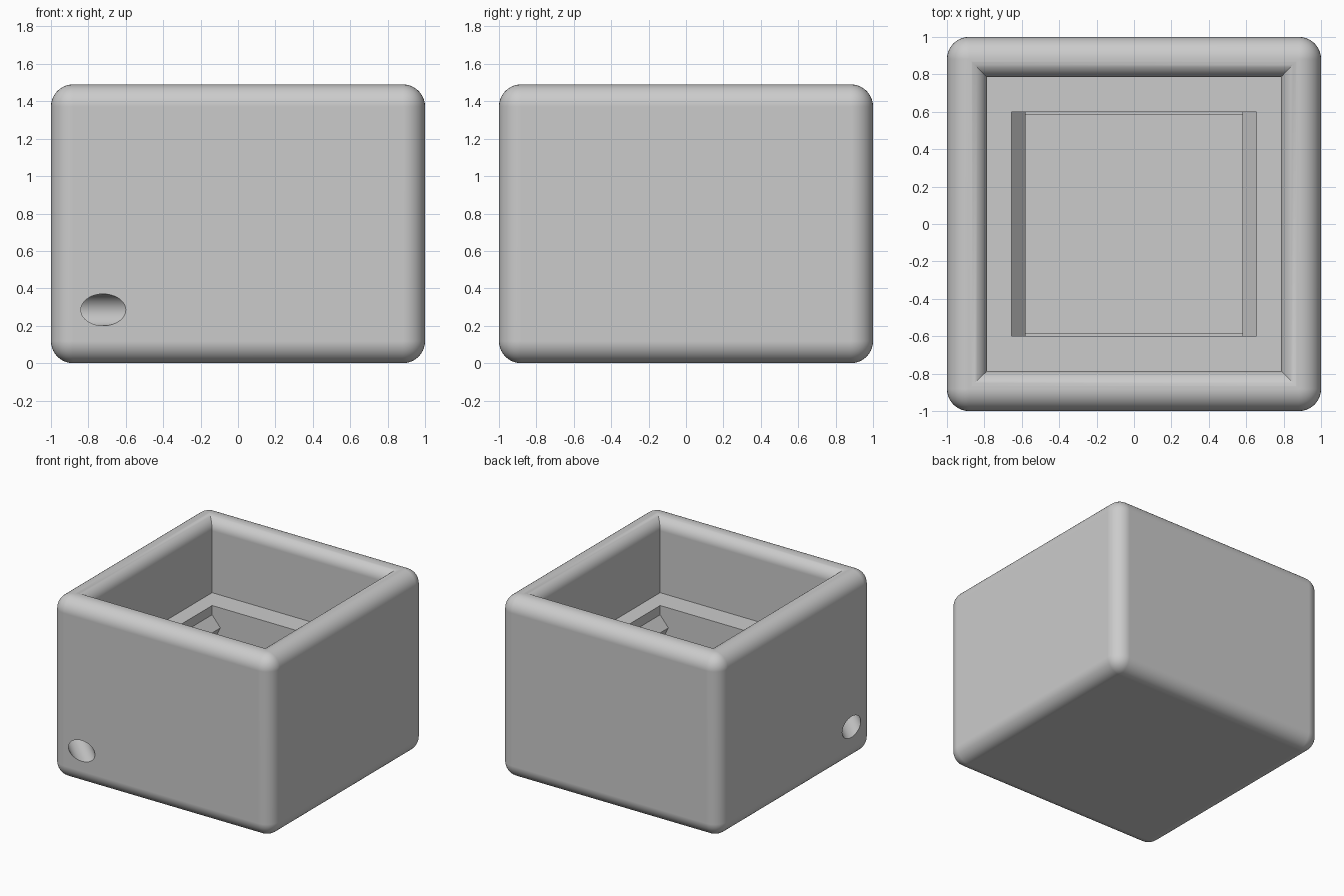
import bpy
import bmesh
from math import pi, sin, cos, radians
from mathutils import Matrix

cube = bpy.data.objects.get("Cube")
if cube:
    bpy.data.objects.remove(cube, do_unlink=True)

HEIGHT = 1.49
OUTER_R = 0.118
INNER_R = 0.096
CAVITY = 0.785      # half width of the open top
SHELF = 0.886       # height of the shelf around the socket
FLOOR = 0.22

grey = bpy.data.materials.new("light_grey")
grey.use_nodes = True
grey.diffuse_color = (0.6, 0.6, 0.6, 1)
grey.node_tree.nodes["Principled BSDF"].inputs["Base Color"].default_value = (0.6, 0.6, 0.6, 1)


def make_object(name, bm):
    bmesh.ops.recalc_face_normals(bm, faces=bm.faces[:])
    mesh = bpy.data.meshes.new(name)
    bm.to_mesh(mesh)
    bm.free()
    mesh.materials.append(grey)
    obj = bpy.data.objects.new(name, mesh)
    bpy.context.collection.objects.link(obj)
    return obj


def box(name, sx, sy, z0, z1):
    bm = bmesh.new()
    bmesh.ops.create_cube(bm, size=1)
    bmesh.ops.scale(bm, vec=(sx, sy, z1 - z0), verts=bm.verts)
    bmesh.ops.translate(bm, vec=(0, 0, (z0 + z1) / 2), verts=bm.verts)
    return make_object(name, bm)


def square_loft(name, levels):
    """Stack of square sections given as (half width, height)."""
    bm = bmesh.new()
    rings = [[bm.verts.new((sx * h, sy * h, z))
              for sx, sy in ((-1, -1), (1, -1), (1, 1), (-1, 1))] for h, z in levels]
    for a, b in zip(rings, rings[1:]):
        for i in range(4):
            j = (i + 1) % 4
            bm.faces.new((a[i], a[j], b[j], b[i]))
    bm.faces.new(rings[0])
    bm.faces.new(rings[-1])
    return make_object(name, bm)


def mirrored_prism(name, side, half_y):
    """Extrude a left/right symmetric (x, z) outline along y."""
    outline = side + [(-x, z) for x, z in reversed(side)]
    bm = bmesh.new()
    face = bm.faces.new([bm.verts.new((x, -half_y, z)) for x, z in outline])
    out = bmesh.ops.extrude_face_region(bm, geom=[face])
    moved = [v for v in out["geom"] if isinstance(v, bmesh.types.BMVert)]
    bmesh.ops.translate(bm, vec=(0, 2 * half_y, 0), verts=moved)
    return make_object(name, bm)


def activate(obj):
    bpy.ops.object.select_all(action='DESELECT')
    obj.select_set(True)
    bpy.context.view_layer.objects.active = obj


# Rounded outer block
housing = box("housing", 2, 2, 0, HEIGHT)
activate(housing)
bevel = housing.modifiers.new("round_edges", 'BEVEL')
bevel.width = OUTER_R
bevel.segments = 10
bpy.ops.object.modifier_apply(modifier=bevel.name)

# Open top with a rounded inner lip and mitred corners
lip = []
for i in range(11):
    t = i / 10 * pi / 2
    lip.append((CAVITY + INNER_R * (1 - cos(t)), HEIGHT + 0.001 - INNER_R * (1 - sin(t))))
cavity = square_loft("cavity_cutter", [(CAVITY, SHELF)] + lip + [(lip[-1][0], HEIGHT + 0.2)])

# Socket with a snap ridge on each side
socket = mirrored_prism("socket_cutter", [
    (0.655, 1.0), (0.655, 0.81), (0.58, 0.722), (0.608, 0.665), (0.655, 0.57), (0.655, 0.5)], 0.6)

# Narrower well below the socket
well = box("well_cutter", 1.31, 1.17, FLOOR, 0.6)

# Diagonal cord hole through the front corner
bm = bmesh.new()
bmesh.ops.create_cone(bm, cap_ends=True, segments=48, radius1=0.085, radius2=0.085, depth=1,
                      matrix=Matrix.Translation((-0.86, -0.86, 0.285))
                      @ Matrix.Rotation(radians(45), 4, 'Z')
                      @ Matrix.Rotation(radians(90), 4, 'X'))
hole = make_object("cord_hole_cutter", bm)

# Cut every opening from the block
for cutter in (cavity, socket, well, hole):
    cut = housing.modifiers.new("cut", 'BOOLEAN')
    cut.operation = 'DIFFERENCE'
    cut.solver = 'EXACT'
    cut.object = cutter
    activate(housing)
    bpy.ops.object.modifier_apply(modifier=cut.name)
    bpy.data.objects.remove(cutter, do_unlink=True)

# Smooth shading with crisp edges and flat walls
activate(housing)
bpy.ops.object.shade_smooth_by_angle(angle=radians(30))
weighted = housing.modifiers.new("flat_walls", 'WEIGHTED_NORMAL')
weighted.keep_sharp = True
